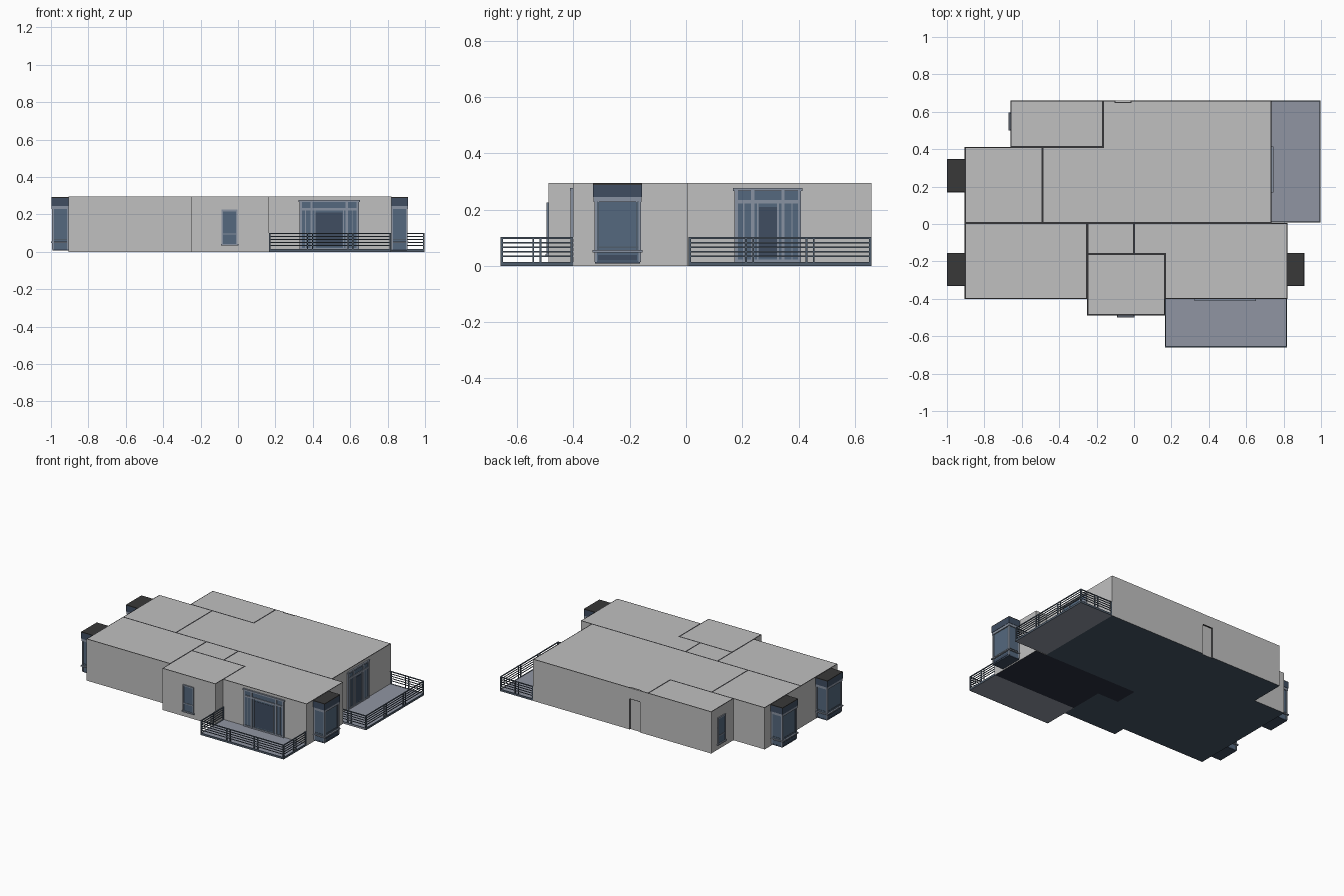
import bpy, bmesh, math
from mathutils import Matrix, Vector

if "Cube" in bpy.data.objects:
    bpy.data.objects.remove(bpy.data.objects["Cube"], do_unlink=True)


def material(name, r, g, b):
    m = bpy.data.materials.new(name)
    m.use_nodes = True
    m.diffuse_color = (r, g, b, 1)
    m.node_tree.nodes["Principled BSDF"].inputs["Base Color"].default_value = (r, g, b, 1)
    return m


WALL = material("wall grey", .53, .53, .53)
EDGE = material("wall edge black", .035, .035, .038)
UNDER = material("floor navy", .06, .09, .13)
UNDER_DARK = material("floor dark", .025, .03, .05)
DECK = material("deck grey", .28, .30, .36)
RAIL = material("railing slate", .08, .11, .15)
FRAME = material("frame blue grey", .25, .29, .36)
GLASS = material("glass blue", .09, .14, .21)
TRIM = material("trim dark blue", .05, .075, .12)
CAP = material("bay roof charcoal", .04, .04, .04)

TOP = .295


def finish(name, bm, mats):
    mesh = bpy.data.meshes.new(name)
    bm.to_mesh(mesh)
    bm.free()
    for m in mats:
        mesh.materials.append(m)
    ob = bpy.data.objects.new(name, mesh)
    bpy.context.collection.objects.link(ob)
    return ob


def boxes(name, mat, items, origin=(0, 0), angle=0):
    """Join boxes (x0, x1, y0, y1, z0, z1) into one object; local -y faces outward."""
    bm = bmesh.new()
    for x0, x1, y0, y1, z0, z1 in items:
        centre = Matrix.Translation(((x0 + x1) / 2, (y0 + y1) / 2, (z0 + z1) / 2))
        size = Matrix.Diagonal((x1 - x0, y1 - y0, z1 - z0, 1))
        bmesh.ops.create_cube(bm, size=1, matrix=centre @ size)
    ob = finish(name, bm, [mat])
    ob.location = (*origin, 0)
    ob.rotation_euler.z = math.radians(angle)
    return ob


def room(name, outline, under=UNDER):
    """Extruded room block with a dark rim around its flat roof."""
    bm = bmesh.new()
    base = bm.faces.new([bm.verts.new((x, y, 0)) for x, y in outline])
    ext = bmesh.ops.extrude_face_region(bm, geom=[base], use_keep_orig=True)["geom"]
    bmesh.ops.translate(bm, vec=(0, 0, TOP), verts=[v for v in ext if isinstance(v, bmesh.types.BMVert)])
    bmesh.ops.recalc_face_normals(bm, faces=bm.faces)
    roof = [f for f in bm.faces if f.normal.z > .9]
    rim = bmesh.ops.inset_region(bm, faces=roof, thickness=.0055, use_even_offset=True)["faces"]
    for f in bm.faces:
        c = f.calc_center_median()
        door_reveal = abs(f.normal.x) > .9 and c.y > .65 and -.2 < c.x < 0
        if f in rim or door_reveal and f.calc_area() < .01:
            f.material_index = 1
        elif f.normal.z < -.9:
            f.material_index = 2
    return finish(name, bm, [WALL, EDGE, under])


def rect(x0, x1, y0, y1):
    return [(x0, y0), (x1, y0), (x1, y1), (x0, y1)]


# Rooms
MID = .005
room("front_left_room", rect(-.905, -.25, -.402, MID))
room("hall", rect(-.25, 0, -.16, MID))
room("front_middle_room", rect(-.25, .165, -.488, -.16))
room("front_right_room", [(0, -.16), (.165, -.16), (.165, -.402), (.82, -.402), (.82, MID), (0, MID)], UNDER_DARK)
room("left_room", rect(-.905, -.49, MID, .412))
room("back_left_room", rect(-.66, -.165, .412, .66))
# The large room has a shallow recess for the back door
room("large_room", [(-.49, MID), (.735, MID), (.735, .66), (-.02, .66), (-.02, .652), (-.1, .652),
                    (-.1, .66), (-.165, .66), (-.165, .412), (-.49, .412)])
boxes("back_door_lintel", WALL, [(-.1, -.02, .651, .66, .22, TOP - .001)])
boxes("back_door_soffit", EDGE, [(-.1, -.02, .651, .66, .216, .22)])


def railing(name, path):
    """Horizontal bars with paired posts along an open path."""
    bars, t = [], .003
    for (ax, ay), (bx, by) in zip(path, path[1:]):
        a, b = Vector((ax, ay)), Vector((bx, by))
        d = (b - a).normalized()
        length = (b - a).length
        x0, x1, y0, y1 = min(ax, bx), max(ax, bx), min(ay, by), max(ay, by)
        for i in range(5):
            z = .032 + i * .016
            bars.append((x0 - t / 2, x1 + t / 2, y0 - t / 2, y1 + t / 2, z, z + .005))
        bars.append((x0 - t, x1 + t, y0 - t, y1 + t, .096, .102))
        bars.append((x0 - t, x1 + t, y0 - t, y1 + t, 0, .014))
        n = max(2, round(length / .2))
        stops = [.003, length - .003]
        for i in range(1, n):
            stops += [length * i / n - .013, length * i / n + .013]
        for s in stops:
            p = a + d * s
            bars.append((p.x - t, p.x + t, p.y - t, p.y + t, 0, .1))
    boxes(name, RAIL, bars)


# Balconies
boxes("front_balcony_deck", DECK, [(.167, .818, -.655, -.402, 0, .012)])
railing("front_balcony_railing", [(.169, -.404), (.169, -.656), (.816, -.656), (.816, -.404)])
boxes("side_balcony_deck", DECK, [(.735, .995, .008, .657, 0, .012)])
railing("side_balcony_railing", [(.738, .011), (.994, .011), (.994, .657), (.738, .657)])


def patio_door(name, origin, angle, w, split):
    """Glazed door set with side lights and a transom row."""
    h, s = w / 2, w * split
    boxes(name + "_glass", GLASS, [(-h, h, -.004, 0, .012, .27)], origin, angle)
    boxes(name + "_leaf", TRIM, [(-s + .022, s - .022, -.006, 0, .03, .21)], origin, angle)
    frame = [(-h - .006, h + .006, -.011, 0, .266, .277), (-h, h, -.009, 0, .222, .234),
             (-h, h, -.008, 0, .012, .022)]
    for x in (-h + .005, -s, s, h - .005):
        frame.append((x - .006, x + .006, -.009, 0, .012, .27))
    for side in (-1, 1):
        m = side * (s + h) / 2
        frame.append((m - .002, m + .002, -.007, 0, .022, .222))
        x = side * (s - .018)
        frame.append((x - .003, x + .003, -.008, 0, .02, .222))
    boxes(name + "_frame", FRAME, frame, origin, angle)


patio_door("front_patio_door", (.4875, -.402), 0, .315, .3)
patio_door("side_patio_door", (.735, .291), 90, .235, .23)


def window(name, origin, angle):
    w = .043
    boxes(name + "_glass", GLASS, [(-w, w, -.004, 0, .04, .225)], origin, angle)
    frame = [(-w, w, -.008, 0, .217, .226), (-w - .004, w + .004, -.011, 0, .034, .043),
             (-w, w, -.007, 0, .092, .099)]
    for x in (-w, w - .009):
        frame.append((x, x + .009, -.008, 0, .04, .225))
    boxes(name + "_frame", FRAME, frame, origin, angle)


window("front_window", (-.045, -.488), 0)
window("left_window", (-.66, .548), -90)


def bay(name, origin, angle, d):
    """Projecting glazed bay with a dark top band and a panelled base."""
    w = .087
    boxes(name + "_glass", GLASS, [(-w + .008, w - .008, -d + .009, 0, .015, .28)], origin, angle)
    boxes(name + "_band", TRIM, [(-w, w, -d, 0, .245, .288),
                                 (-w + .018, w - .018, -d + .007, 0, .02, .038),
                                 (-w + .007, w - .007, -d + .006, 0, .008, .016)], origin, angle)
    boxes(name + "_roof", CAP, [(-w, w, -d, 0, .288, .293)], origin, angle)
    posts = [(x, x + .009, y, y + .009, .014, .245)
             for x in (-w + .004, w - .013) for y in (-d + .004, -.01)]
    rings = [(-w + .002, w - .002, -d + .002, 0, .228, .245),
             (-w - .002, w + .002, -d - .002, 0, .048, .056)]
    boxes(name + "_frame", FRAME, posts + rings, origin, angle)
    # Slim dark glazing bars inside the frame
    bars = [(-w + .016, -w + .021, -d + .006, 0, .056, .228),
            (w - .021, w - .016, -d + .006, 0, .056, .228),
            (-w + .006, w - .006, -d + .007, 0, .064, .069)]
    boxes(name + "_bars", RAIL, bars, origin, angle)


bay("right_bay", (.82, -.243), 90, .09)
bay("left_front_bay", (-.905, -.243), -90, .093)
bay("left_back_bay", (-.905, .258), -90, .093)
